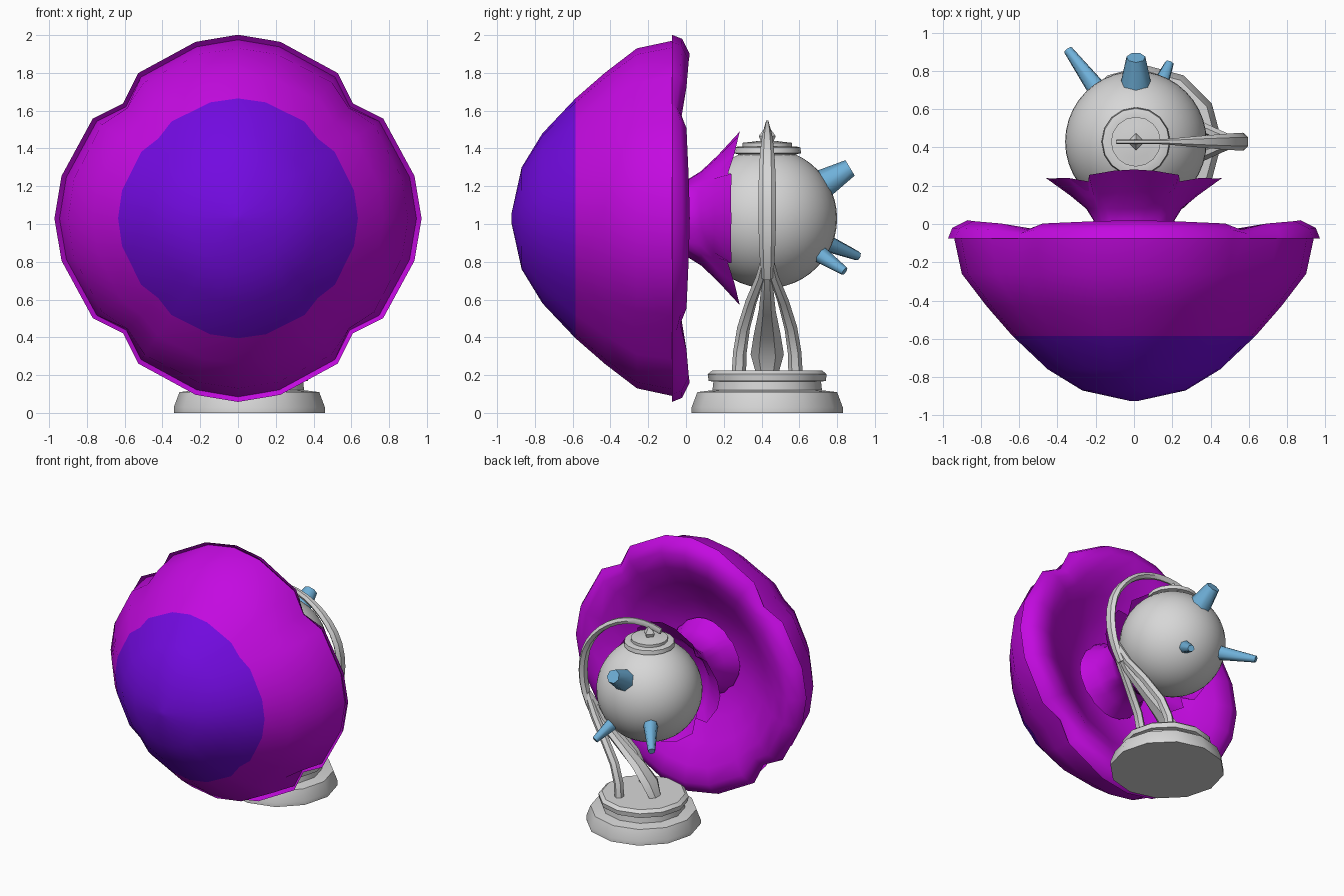
import bpy, bmesh, math
from mathutils import Vector

if "Cube" in bpy.data.objects:
    bpy.data.objects.remove(bpy.data.objects["Cube"])


def material(name, rgb):
    m = bpy.data.materials.new(name)
    m.use_nodes = True
    m.diffuse_color = (*rgb, 1)
    m.node_tree.nodes["Principled BSDF"].inputs["Base Color"].default_value = (*rgb, 1)
    return m


MAGENTA = material("magenta", (0.55, 0.003, 0.75))
VIOLET = material("violet", (0.17, 0.003, 0.75))
GREY = material("grey", (0.68, 0.68, 0.68))
BLUE = material("light blue", (0.16, 0.44, 0.70))

GLOBE = Vector((0.01, 0.43, 1.03))


def finish(name, bm, mats, angle=40):
    """Turn a closed bmesh into a smooth object with sharp creases."""
    bmesh.ops.recalc_face_normals(bm, faces=bm.faces)
    me = bpy.data.meshes.new(name)
    bm.to_mesh(me)
    bm.free()
    for m in mats:
        me.materials.append(m)
    me.shade_smooth()
    me.set_sharp_from_angle(angle=math.radians(angle))
    ob = bpy.data.objects.new(name, me)
    bpy.context.collection.objects.link(ob)
    return ob


def skin(bm, rings):
    """Bridge equal rings of points with quads and cap both ends."""
    rows = [[bm.verts.new(p) for p in ring] for ring in rings]
    n = len(rows[0])
    for a, b in zip(rows, rows[1:]):
        for i in range(n):
            j = (i + 1) % n
            bm.faces.new((a[i], a[j], b[j], b[i]))
    bm.faces.new(rows[0][::-1])
    bm.faces.new(rows[-1])


# Four-lobed rings around the y axis, notched on the diagonals
LOBE = [(-34.5, 0.35), (-13.5, 0.1), (0, 0), (13.5, 0.1), (34.5, 0.35), (45, 1)]


def lobed_ring(r, y, notch=0, dip=0, lean=0):
    pts = []
    for quarter in range(4):
        for deg, w in LOBE:
            a = math.radians(deg + 90 * quarter)
            rr = r * (1 - notch * w)
            back = dip * w + lean * math.sin(a) ** 2
            pts.append((rr * math.sin(a), y - back, GLOBE.z + rr * math.cos(a)))
    return pts


# Big blossom cap: outer dome, raised rim, hollow underside
dome = [(0.02, -0.925, 0), (0.27, -0.87, 0.03), (0.45, -0.76, 0.04), (0.635, -0.585, 0.06),
        (0.77, -0.43, 0.06), (0.90, -0.26, 0.08), (0.945, -0.05, 0.115),
        (0.972, -0.075, 0.115), (0.95, -0.02, 0.115, 0.03), (0.87, 0.02, 0.09, 0.05),
        (0.75, -0.01, 0.06, 0.02), (0.6, -0.1, 0.03), (0.44, -0.2, 0),
        (0.25, -0.28, 0), (0.02, -0.3, 0)]
bm = bmesh.new()
skin(bm, [lobed_ring(*p) for p in dome])
for f in bm.faces:
    c = f.calc_center_median()
    f.material_index = 1 if c.y < -0.6 else 0
finish("blossom_cap", bm, [MAGENTA, VIOLET], 80)

# Calyx: neck that flares into four thin petals holding the globe
calyx = [(0.29, -0.24, 0.06), (0.23, -0.14, 0), (0.2, 0.0, -0.12), (0.25, 0.08, -0.06),
         (0.335, 0.17, 0.12, 0.02, 0.02), (0.46, 0.285, 0.27, 0.04, 0.045),
         (0.325, 0.18, 0.12, 0.02, 0.02), (0.24, 0.09, -0.06)]
bm = bmesh.new()
skin(bm, [lobed_ring(*p) for p in calyx])
finish("petal_calyx", bm, [MAGENTA], 70)


# Turned parts around a vertical axis
def lathe(name, profile, x, y, sides):
    bm = bmesh.new()
    steps = [2 * math.pi * i / sides for i in range(sides)]
    skin(bm, [[(x + r * math.cos(a), y + r * math.sin(a), z) for a in steps]
              for r, z in profile])
    return finish(name, bm, [GREY], 35)


lathe("base", [(0.40, 0), (0.40, 0.03), (0.37, 0.11), (0.29, 0.12), (0.285, 0.165),
               (0.31, 0.17), (0.315, 0.205), (0.29, 0.225)], 0.06, GLOBE.y, 12)
lathe("globe_cap", [(0.15, 1.33), (0.155, 1.37), (0.18, 1.375), (0.175, 1.405),
                    (0.155, 1.41), (0.13, 1.41), (0.13, 1.43), (0.085, 1.435),
                    (0.045, 1.44)], GLOBE.x, GLOBE.y, 16)
lathe("finial", [(0.03, 1.43), (0.045, 1.465), (0.02, 1.5), (0.004, 1.53)],
      GLOBE.x, GLOBE.y, 4)

# Globe
bm = bmesh.new()
bmesh.ops.create_uvsphere(bm, u_segments=40, v_segments=24, radius=0.37)
bmesh.ops.translate(bm, verts=bm.verts, vec=GLOBE)
finish("globe", bm, [GREY])


# Ribbons swept along a path with a six-sided section
def sweep(name, path):
    pts = [Vector(p[:3]) for p in path]
    rings = []
    for i, (p, data) in enumerate(zip(pts, path)):
        tangent = (pts[min(i + 1, len(pts) - 1)] - pts[max(i - 1, 0)]).normalized()
        normal = tangent.cross(Vector((0, 1, 0))).normalized()
        side = normal.cross(tangent)
        w, t = data[3:]
        section = [(w, 0), (w / 2, t), (-w / 2, t), (-w, 0), (-w / 2, -t), (w / 2, -t)]
        rings.append([p + side * u + normal * v for u, v in section])
    bm = bmesh.new()
    skin(bm, rings)
    return finish(name, bm, [GREY], 35)


# Curved arm from the legs round the side to the top of the globe
arm = []
for i in range(17):
    t = i / 16
    a = math.radians(-34 + 136 * t)
    r = 0.563 - 0.083 * max(0, t - 0.4) / 0.6
    arm.append((GLOBE.x + r * math.cos(a), GLOBE.y, GLOBE.z + r * math.sin(a),
                0.012 + 0.035 * math.sin(math.pi * min(1, t + 0.2)), 0.022))
sweep("arm", arm)

# Three legs gathering into the arm
for name, s in (("back_leg", 1), ("front_leg", -1)):
    sweep(name, [(x, GLOBE.y + s * y, z, w, 0.028) for x, y, z, w in (
        (0.16, 0.15, 0.21, 0.038), (0.17, 0.145, 0.32, 0.036), (0.22, 0.125, 0.45, 0.034),
        (0.33, 0.085, 0.59, 0.03), (0.45, 0.035, 0.72, 0.025), (0.54, 0.005, 0.86, 0.015))])
sweep("middle_leg", [(x, GLOBE.y, z, w, 0.028) for x, z, w in (
    (-0.04, 0.21, 0.06), (0.0, 0.31, 0.088), (0.1, 0.42, 0.07), (0.25, 0.54, 0.045),
    (0.42, 0.68, 0.03), (0.54, 0.86, 0.015))])


# Tapered spikes standing out of the globe
def spike(name, tip, r1, r2):
    tip = Vector(tip)
    axis = (tip - GLOBE).normalized()
    start = GLOBE + axis * 0.33
    bm = bmesh.new()
    bmesh.ops.create_cone(bm, cap_ends=True, segments=7, radius1=r1, radius2=r2,
                          depth=(tip - start).length)
    bm.transform(axis.to_track_quat("Z", "Y").to_matrix().to_4x4())
    bmesh.ops.translate(bm, verts=bm.verts, vec=(tip + start) / 2)
    finish(name, bm, [BLUE], 60)


spike("upper_spike", (0.01, 0.87, 1.295), 0.085, 0.05)
spike("right_spike", (-0.345, 0.91, 0.83), 0.055, 0.025)
spike("left_spike", (0.185, 0.84, 0.75), 0.05, 0.024)
